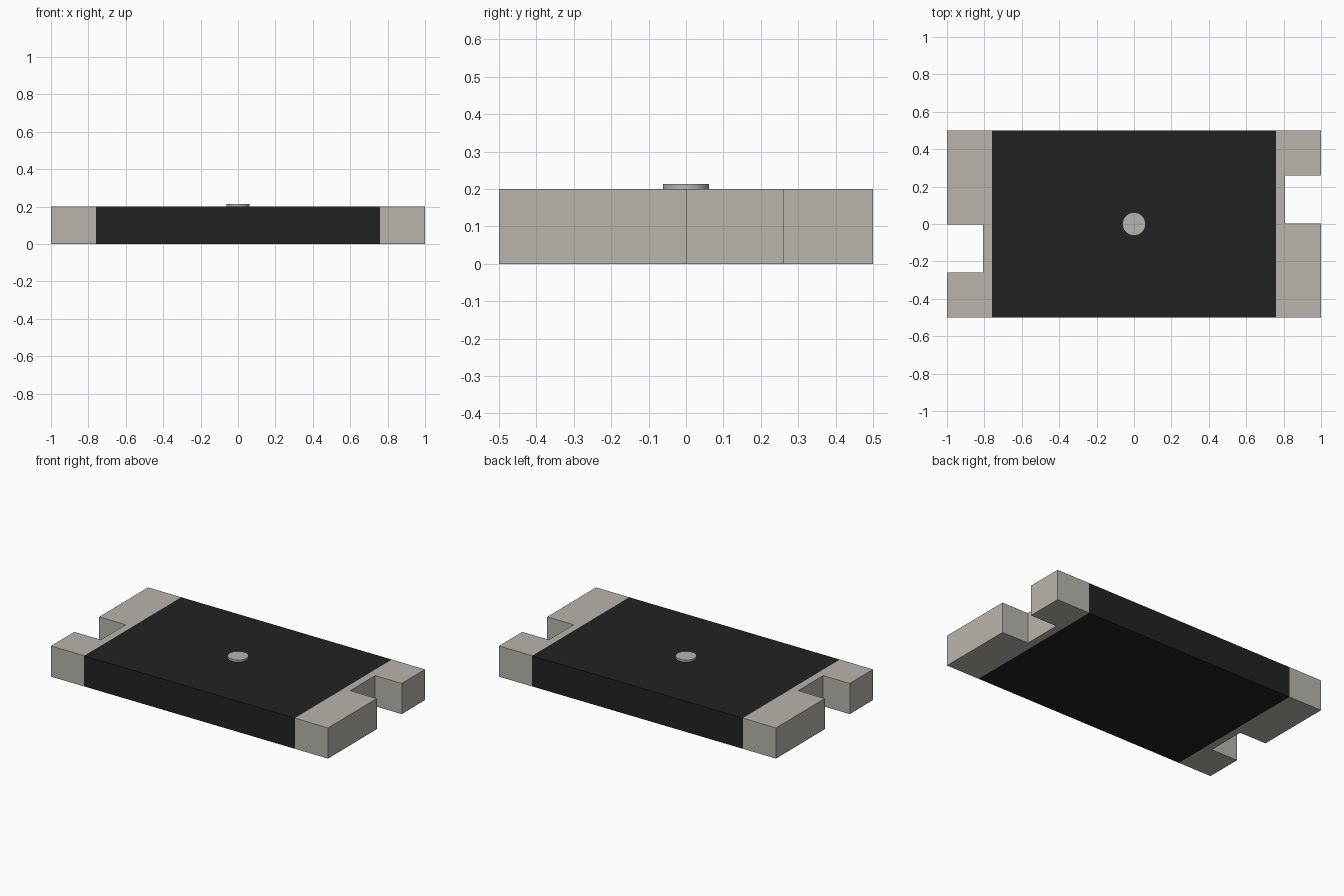
import bpy
import bmesh
import math

cube = bpy.data.objects.get("Cube")
if cube:
    bpy.data.objects.remove(cube, do_unlink=True)

HEIGHT = 0.2


def make_material(name, color):
    mat = bpy.data.materials.new(name)
    mat.use_nodes = True
    mat.diffuse_color = color
    mat.node_tree.nodes["Principled BSDF"].inputs["Base Color"].default_value = color
    return mat


def prism(name, outline, z0, z1, mat):
    """Extrude a flat outline from z0 up to z1."""
    bm = bmesh.new()
    face = bm.faces.new([bm.verts.new((x, y, z0)) for x, y in outline])
    ext = bmesh.ops.extrude_face_region(bm, geom=[face], use_keep_orig=True)
    verts = [g for g in ext["geom"] if isinstance(g, bmesh.types.BMVert)]
    bmesh.ops.translate(bm, vec=(0, 0, z1 - z0), verts=verts)
    bmesh.ops.recalc_face_normals(bm, faces=bm.faces)
    mesh = bpy.data.meshes.new(name)
    bm.to_mesh(mesh)
    bm.free()
    mesh.materials.append(mat)
    obj = bpy.data.objects.new(name, mesh)
    bpy.context.collection.objects.link(obj)
    return obj


black = make_material("matte black", (0.016, 0.016, 0.016, 1))
grey = make_material("warm grey", (0.479, 0.462, 0.413, 1))

# Central black slab
prism("center_slab", [(-0.76, -0.5), (0.76, -0.5), (0.76, 0.5), (-0.76, 0.5)],
      0, HEIGHT, black)

# Notched end blocks, the second turned half way round
end = [(0.76, -0.5), (1, -0.5), (1, 0.003), (0.808, 0.003),
       (0.808, 0.26), (1, 0.26), (1, 0.5), (0.76, 0.5)]
prism("left_end_block", end, 0, HEIGHT, grey)
prism("right_end_block", [(-x, -y) for x, y in end], 0, HEIGHT, grey)

# Small round button on top
SIDES = 32
circle = [(0.062 * math.cos(2 * math.pi * i / SIDES),
           0.062 * math.sin(2 * math.pi * i / SIDES)) for i in range(SIDES)]
button = prism("top_button", circle, HEIGHT, 0.213, grey)
bpy.context.view_layer.objects.active = button
button.select_set(True)
bpy.ops.object.shade_smooth_by_angle(angle=math.radians(30))
